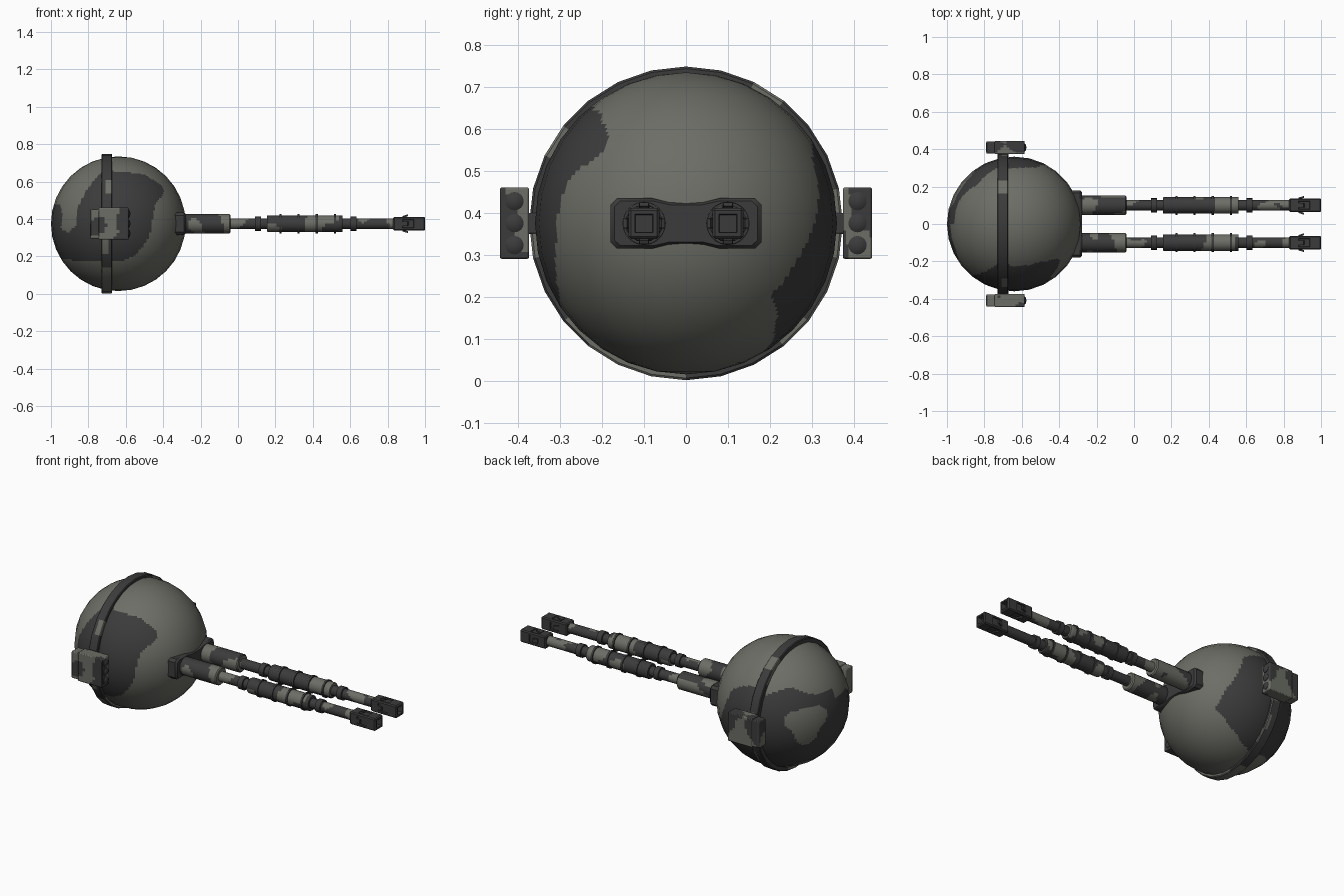
import bpy, bmesh, math
from mathutils import Vector, noise

if "Cube" in bpy.data.objects:
    bpy.data.objects.remove(bpy.data.objects["Cube"])

CX, CZ, R = -0.64, 0.375, 0.36      # centre and radius of the ball body


def material(name, c):
    m = bpy.data.materials.new(name)
    m.diffuse_color = (*c, 1)
    m.use_nodes = True
    m.node_tree.nodes["Principled BSDF"].inputs["Base Color"].default_value = m.diffuse_color
    return m


LIGHT = material("olive grey", (0.15, 0.155, 0.132))
DARK = material("charcoal", (0.044, 0.044, 0.044))


def camo(p, bias=0.08, scale=9):
    """Patchy two-colour rule for the small parts: 0 light, 1 dark."""
    return 0 if noise.noise(Vector(p) * scale + Vector((3.1, 7.7, 1.3))) > bias else 1


def finish(bm, name, rule, angle=35):
    bmesh.ops.recalc_face_normals(bm, faces=bm.faces)
    for f in bm.faces:
        f.material_index = rule(f.calc_center_median())
    me = bpy.data.meshes.new(name)
    bm.to_mesh(me)
    bm.free()
    me.materials.append(LIGHT)
    me.materials.append(DARK)
    me.shade_smooth()
    me.set_sharp_from_angle(angle=math.radians(angle))
    ob = bpy.data.objects.new(name, me)
    bpy.context.collection.objects.link(ob)
    return ob


def lathe(name, profile, n, y, z, rule, step=0.015):
    """Revolve (x, radius) points round an x-parallel axis, split finely for the paint."""
    pts = [profile[0]]
    for (x0, r0), (x1, r1) in zip(profile, profile[1:]):
        k = max(1, round(abs(x1 - x0) / step))
        pts += [(x0 + (x1 - x0) * i / k, r0 + (r1 - r0) * i / k) for i in range(1, k + 1)]
    bm = bmesh.new()
    rows = [[bm.verts.new((x, y + r * math.sin(2 * math.pi * i / n), z + r * math.cos(2 * math.pi * i / n)))
             for i in range(n)] for x, r in pts]
    for a, b in zip(rows, rows[1:]):
        for i in range(n):
            j = (i + 1) % n
            bm.faces.new((a[i], a[j], b[j], b[i]))
    bm.faces.new(rows[0])
    bm.faces.new(rows[-1])
    return finish(bm, name, rule)


def box(name, lo, hi, rule, bevel=0.006, cuts=9):
    bm = bmesh.new()
    bmesh.ops.create_cube(bm, size=1)
    for v in bm.verts:
        v.co = [(a + b) / 2 + c * (b - a) for a, b, c in zip(lo, hi, v.co)]
    if cuts:
        bmesh.ops.subdivide_edges(bm, edges=bm.edges, cuts=cuts, use_grid_fill=True)
    ob = finish(bm, name, rule)
    mod = ob.modifiers.new("soft edges", "BEVEL")
    mod.width, mod.segments, mod.limit_method = bevel, 2, "ANGLE"
    return ob


def inside(x, z, poly):
    hit = False
    for (x0, z0), (x1, z1) in zip(poly, poly[1:] + poly[:1]):
        if (z0 > z) != (z1 > z) and x < x0 + (z - z0) * (x1 - x0) / (z1 - z0):
            hit = not hit
    return hit


# Camouflage outlines on the two sides of the ball, as (x, z)
NEAR = [(-.72, .66), (-.6, .655), (-.5, .64), (-.41, .585), (-.39, .545), (-.44, .48), (-.455, .4),
        (-.46, .34), (-.5, .26), (-.56, .195), (-.64, .17), (-.8, .17), (-.9, .18), (-1.1, .2),
        (-1.1, .47), (-.955, .48), (-.94, .42), (-.95, .35), (-.91, .33), (-.87, .36), (-.86, .46),
        (-.82, .54), (-.77, .61)]
FAR = [(-.66, .58), (-.58, .56), (-.52, .53), (-.47, .41), (-.41, .28), (-.4, .2), (-.5, .12),
       (-.6, .07), (-.7, .05), (-.85, .1), (-1.1, .15), (-1.1, .5), (-.93, .54), (-.84, .59), (-.74, .55)]
ISLAND = Vector((-.83, .55, .04)).normalized()


def ball_paint(p):
    d = (p - Vector((CX, 0, CZ))).normalized()
    q = Vector((CX, 0, CZ)) + d * R
    if (d - ISLAND).length < 0.31 + 0.06 * math.sin(3 * math.atan2(d.z, d.y - .55)):
        return 0
    return int(inside(q.x, q.z, NEAR if q.y < 0 else FAR))


# Ball body: coarse facets split for the paint edge, shaded round
bm = bmesh.new()
bmesh.ops.create_uvsphere(bm, u_segments=28, v_segments=16, radius=R)
bmesh.ops.subdivide_edges(bm, edges=bm.edges, cuts=5, use_grid_fill=True)
for v in bm.verts:
    v.co += Vector((CX, 0, CZ))
ball = finish(bm, "ball_body", ball_paint, 180)
ball.data.normals_split_custom_set_from_vertices(
    [(v.co - Vector((CX, 0, CZ))).normalized() for v in ball.data.vertices])

# Band round the ball
lathe("ball_band", [(-.73, .35), (-.73, .369), (-.726, .374), (-.677, .374), (-.673, .369), (-.673, .35)],
      28, 0, CZ, lambda p: camo(p, 0.1, 6))

# Gun mount plate with a narrow waist
half = [(.18, .045), (.165, .06), (.08, .06), (.04, .05)]
quarter = half + [(-y, z) for y, z in reversed(half)]
outline = quarter + [(y, -z) for y, z in reversed(quarter)]
bm = bmesh.new()
back = [bm.verts.new((-.337, y, CZ + z)) for y, z in outline]
mid = [bm.verts.new((-.289, y, CZ + z)) for y, z in outline]
face = [bm.verts.new((-.279, y * .95, CZ + z * .88)) for y, z in outline]
for a, b in ((back, mid), (mid, face)):
    for i in range(len(a)):
        j = (i + 1) % len(a)
        bm.faces.new((a[i], a[j], b[j], b[i]))
bm.faces.new(back)
bm.faces.new(face)
finish(bm, "gun_mount", lambda p: 1)

for s, side in ((-1, "left"), (1, "right")):
    y = 0.1 * s
    # Barrel: breech sleeve, rod, collars and ribbed jacket
    lathe(f"{side}_breech_sleeve", [(-.3, .048), (-.28, .052), (-.046, .052), (-.04, .046), (-.04, .02)],
          20, y, CZ, camo)
    lathe(f"{side}_barrel_rod", [(-.05, .029), (.84, .029)], 16, y, CZ, lambda p: camo(p, .14))
    for i, x in enumerate((.09, .602)):
        lathe(f"{side}_collar_{i + 1}", [(x, .028), (x, .038), (x + .032, .038), (x + .032, .028)],
              16, y, CZ, camo)
    lathe(f"{side}_barrel_jacket", [(.155, .028), (.155, .042), (.16, .045), (.555, .045), (.56, .042), (.56, .028)],
          16, y, CZ, lambda p: camo(p, .0, 8))
    for i in range(4):
        x = .221 + i * .097
        lathe(f"{side}_jacket_rib_{i + 1}", [(x, .044), (x, .051), (x + .012, .051), (x + .012, .044)],
              16, y, CZ, lambda p: 1)

    # Square muzzle with side slots and a bored front
    bm = bmesh.new()
    bmesh.ops.create_cube(bm, size=1)
    for v in bm.verts:
        v.co = Vector((.915 + v.co.x * .17, y + v.co.y * .074, CZ + v.co.z * .074))
    bmesh.ops.bevel(bm, geom=bm.edges[:], offset=.006, segments=1, affect="EDGES")
    for f in [f for f in bm.faces if f.calc_area() > .004]:
        n = f.normal.copy()
        if abs(n.x) < .5:
            bmesh.ops.inset_region(bm, faces=[f], thickness=.012)
            for v in f.verts:
                v.co.x = .91 + (.03 if v.co.x > .91 else -.03)
            inner = bmesh.ops.inset_region(bm, faces=[f], thickness=.003, depth=-.006)
    for f in [f for f in bm.faces if f.normal.x > .9]:
        bmesh.ops.inset_region(bm, faces=[f], thickness=.013)
        bmesh.ops.inset_region(bm, faces=[f], thickness=.002, depth=-.03)
    finish(bm, f"{side}_muzzle", lambda p: 1)

    # Side pod on a short arm, with three round ports facing forward
    def span(a, b):
        return sorted((a * s, b * s))
    y0, y1 = span(.35, .39)
    box(f"{side}_pod_arm", (-.73, y0, .35), (-.67, y1, .4), lambda p: 1, .004, 0)
    y0, y1 = span(.374, .444)
    box(f"{side}_pod", (-.745, y0, .29), (-.585, y1, .461), lambda p: camo(p, -.05, 11), .005)
    y0, y1 = span(.377, .441)
    box(f"{side}_pod_back", (-.79, y0, .296), (-.74, y1, .455), lambda p: camo(p, -.05, 11), .012)
    for i in range(3):
        lathe(f"{side}_pod_port_{i + 1}", [(-.59, .022), (-.583, .022), (-.579, .016), (-.576, .006)],
              16, .409 * s, .323 + i * .0525, lambda p: 1)
